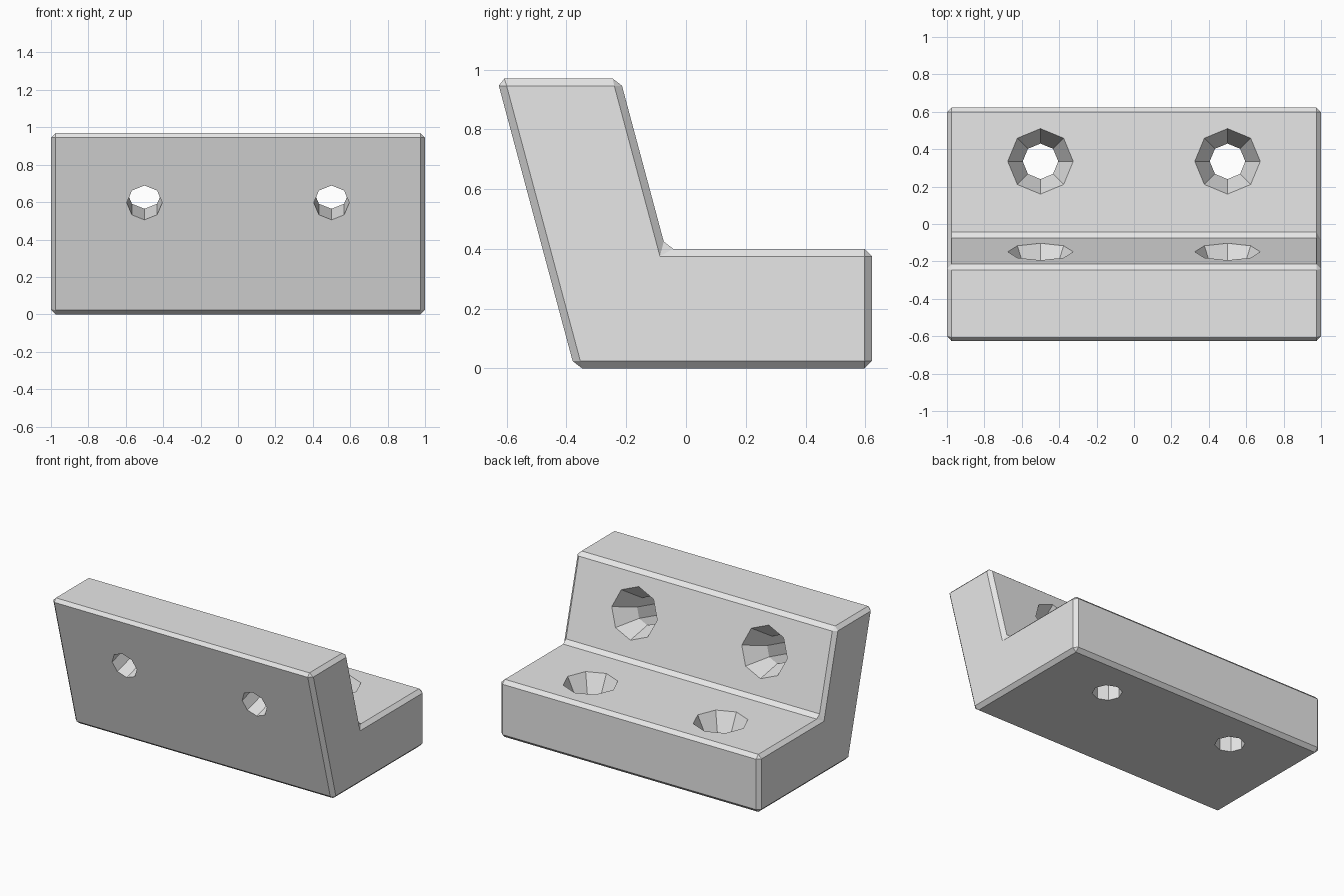
import bpy, bmesh, math
from mathutils import Matrix

if "Cube" in bpy.data.objects:
    bpy.data.objects.remove(bpy.data.objects["Cube"], do_unlink=True)

LEAN = math.radians(15)      # lean of the upright wall
HEIGHT, BASE = 0.97, 0.40    # total height, base plate thickness
FRONT, INNER, BACK = -0.373, -0.068, 0.623
SIDES = 8

grey = bpy.data.materials.new("light_grey")
grey.use_nodes = True
colour = (0.8, 0.8, 0.8, 1)
grey.diffuse_color = colour
grey.node_tree.nodes["Principled BSDF"].inputs["Base Color"].default_value = colour


def make_object(name, bm):
    bmesh.ops.recalc_face_normals(bm, faces=bm.faces)
    mesh = bpy.data.meshes.new(name)
    bm.to_mesh(mesh)
    bm.free()
    mesh.materials.append(grey)
    obj = bpy.data.objects.new(name, mesh)
    bpy.context.collection.objects.link(obj)
    return obj


def add_screw_hole(bm, matrix):
    """Octagonal shaft with a conical head recess; local z = 0 is the face."""
    rings = []
    for radius, z in ((0.095, -0.6), (0.095, -0.17), (0.175, 0), (0.175, 0.05)):
        angles = [math.tau * i / SIDES for i in range(SIDES)]
        rings.append([bm.verts.new(matrix @ Matrix.Translation(
            (radius * math.cos(a), radius * math.sin(a), z)).translation)
            for a in angles])
    for low, high in zip(rings, rings[1:]):
        for i in range(SIDES):
            j = (i + 1) % SIDES
            bm.faces.new((low[i], low[j], high[j], high[i]))
    bm.faces.new(rings[0][::-1])
    bm.faces.new(rings[-1])


def wall_y(start, z):
    return start - z * math.tan(LEAN)


# Bracket body: leaning L profile extruded along x
profile = [(FRONT, 0), (BACK, 0), (BACK, BASE), (INNER, BASE),
           (wall_y(INNER, HEIGHT - BASE), HEIGHT), (wall_y(FRONT, HEIGHT), HEIGHT)]
bm = bmesh.new()
face = bm.faces.new([bm.verts.new((-1, y, z)) for y, z in profile])
side = bmesh.ops.extrude_face_region(bm, geom=[face])
bmesh.ops.translate(bm, vec=(2, 0, 0),
                    verts=[v for v in side["geom"] if isinstance(v, bmesh.types.BMVert)])
bracket = make_object("angled_bracket", bm)

# Screw hole cutters: one pair in the base, one pair square to the wall
bm = bmesh.new()
hole_z = 0.70
for x in (-0.5, 0.5):
    add_screw_hole(bm, Matrix.Translation((x, 0.335, BASE)))
    add_screw_hole(bm, Matrix.Translation((x, wall_y(INNER, hole_z - BASE), hole_z))
                   @ Matrix.Rotation(LEAN - math.pi / 2, 4, "X"))
cutter = make_object("screw_hole_cutter", bm)
cutter.hide_render = True

# Chamfer the edges, then cut the holes
bevel = bracket.modifiers.new("chamfer", "BEVEL")
bevel.width = 0.025
bevel.segments = 1
bevel.limit_method = "ANGLE"
holes = bracket.modifiers.new("screw_holes", "BOOLEAN")
holes.operation = "DIFFERENCE"
holes.solver = "EXACT"
holes.object = cutter

# Bake the result and drop the cutter
depsgraph = bpy.context.evaluated_depsgraph_get()
baked = bpy.data.meshes.new_from_object(bracket.evaluated_get(depsgraph))
bracket.modifiers.clear()
bracket.data = baked
bracket.data.name = "angled_bracket"
bpy.data.objects.remove(cutter, do_unlink=True)
